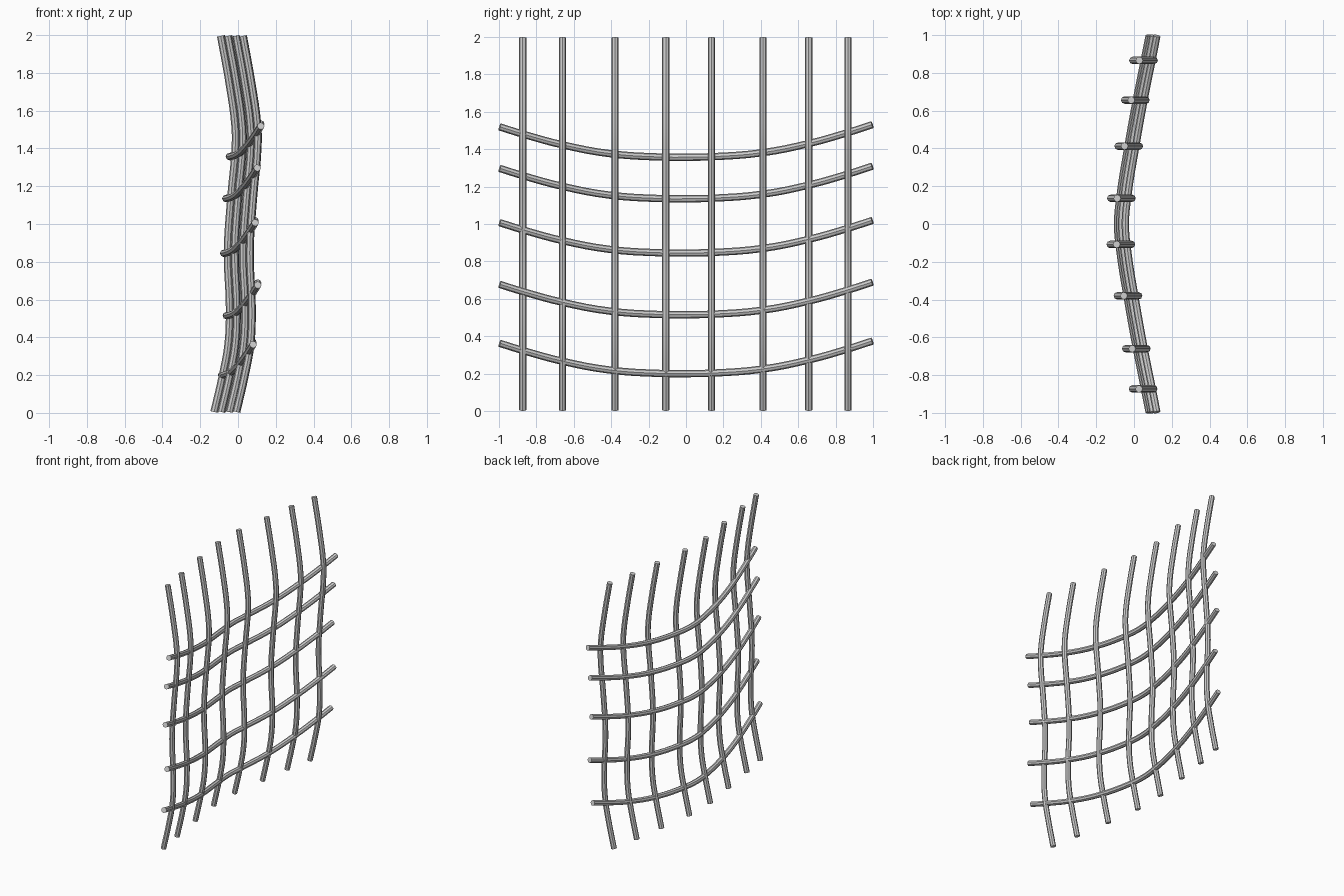
import bpy

if "Cube" in bpy.data.objects:
    bpy.data.objects.remove(bpy.data.objects["Cube"])

RADIUS = 0.0195


def rod(name, points):
    """Round eight-sided rod with capped ends along a smooth path."""
    curve = bpy.data.curves.new(name, 'CURVE')
    curve.dimensions = '3D'
    curve.resolution_u = 4
    curve.bevel_depth = RADIUS
    curve.bevel_resolution = 2
    curve.use_fill_caps = True
    spline = curve.splines.new('BEZIER')
    spline.bezier_points.add(len(points) - 1)
    for bp, co in zip(spline.bezier_points, points):
        bp.co = co
        bp.handle_left_type = bp.handle_right_type = 'AUTO'
    obj = bpy.data.objects.new(name, curve)
    bpy.context.collection.objects.link(obj)
    bpy.ops.object.select_all(action='DESELECT')
    obj.select_set(True)
    bpy.context.view_layer.objects.active = obj
    bpy.ops.object.convert(target='MESH')
    bpy.ops.object.shade_smooth_by_angle()


# Upright bars: one S-shaped side profile (x, z), shifted along the bowed plan
PROFILE = [(-0.127, 0.005), (-0.082, 0.2), (-0.053, 0.36), (-0.045, 0.55),
           (-0.056, 0.85), (-0.038, 1.14), (-0.014, 1.42), (-0.016, 1.52),
           (-0.046, 1.74), (-0.092, 1.996)]
UPRIGHTS = [(-0.873, 0.118), (-0.66, 0.082), (-0.38, 0.038), (-0.108, 0.0),
            (0.136, 0.003), (0.412, 0.042), (0.656, 0.077), (0.866, 0.12)]
for i, (y, shift) in enumerate(UPRIGHTS):
    rod(f"upright_bar_{i + 1}", [(x + shift, y, z) for x, z in PROFILE])

# Cross bars: one bowed, sagging half path (y, dx, dz), mirrored about y = 0
HALF = [(0.14, 0.012, 0.002), (0.41, 0.055, 0.022), (0.66, 0.1, 0.07),
        (0.87, 0.142, 0.128), (0.996, 0.167, 0.168)]
PATH = [(-y, dx, dz) for y, dx, dz in reversed(HALF)] + [(0, 0, 0)] + HALF
CROSS = [(-0.087, 0.2), (-0.062, 0.515), (-0.076, 0.845), (-0.065, 1.135), (-0.046, 1.357)]
for i, (x, z) in enumerate(CROSS):
    rod(f"cross_bar_{i + 1}", [(x + dx, y, z + dz + 0.006 * y) for y, dx, dz in PATH])
